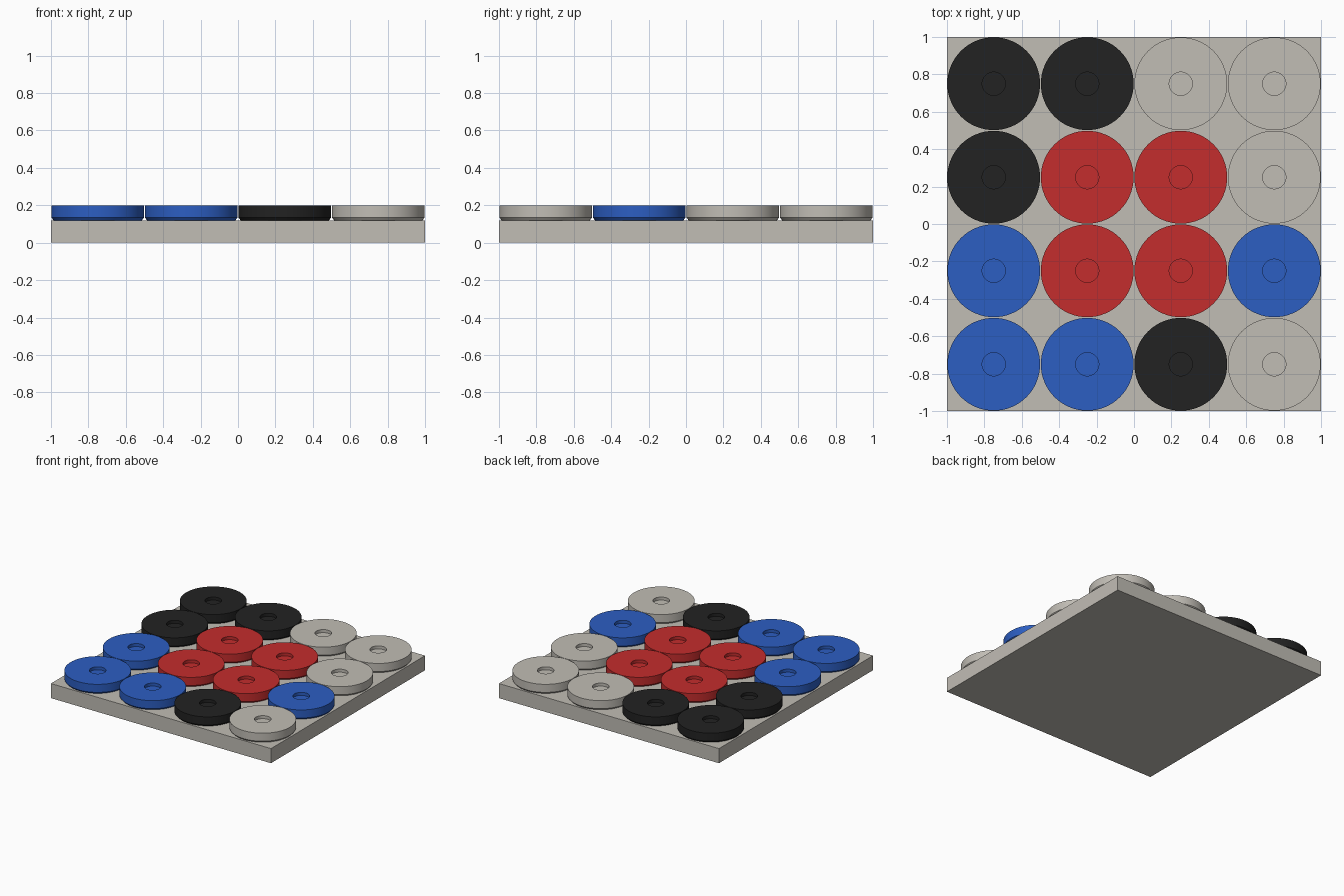
import bpy, bmesh, math

if "Cube" in bpy.data.objects:
    bpy.data.objects.remove(bpy.data.objects["Cube"])


def material(name, rgb):
    m = bpy.data.materials.new(name)
    m.diffuse_color = (*[(c / 255 / 12.92 if c < 11 else ((c / 255 + 0.055) / 1.055) ** 2.4)
                         for c in rgb], 1)
    m.use_nodes = True
    m.node_tree.nodes["Principled BSDF"].inputs["Base Color"].default_value = m.diffuse_color
    return m


stone = material("warm_grey", (193, 189, 181))
colours = {
    "K": ("black", material("black", (34, 34, 34))),
    "W": ("grey", stone),
    "R": ("red", material("red", (196, 45, 45))),
    "B": ("blue", material("blue", (44, 94, 194))),
}

BASE_TOP = 0.12
SEGMENTS = 64

# Square base slab
bpy.ops.mesh.primitive_cube_add(size=1, location=(0, 0, BASE_TOP / 2))
base = bpy.context.object
base.name = "base"
base.scale = (2, 2, BASE_TOP)
base.data.materials.append(stone)

# Disc profile (radius, height): chamfered foot, straight rim, shallow centre recess
PROFILE = [(0.236, 0.0), (0.248, 0.014), (0.248, 0.08), (0.062, 0.08), (0.062, 0.055)]


def disc(name, x, y, mat):
    bm = bmesh.new()
    rings = [[bm.verts.new((r * math.cos(a), r * math.sin(a), z))
              for a in (2 * math.pi * i / SEGMENTS for i in range(SEGMENTS))]
             for r, z in PROFILE]
    for low, high in zip(rings, rings[1:]):
        for i in range(SEGMENTS):
            j = (i + 1) % SEGMENTS
            bm.faces.new((low[i], low[j], high[j], high[i]))
    bm.faces.new(rings[0][::-1])   # underside
    bm.faces.new(rings[-1])        # recess floor
    mesh = bpy.data.meshes.new(name)
    bm.to_mesh(mesh)
    bm.free()
    mesh.materials.append(mat)
    ob = bpy.data.objects.new(name, mesh)
    ob.location = (x, y, BASE_TOP)
    bpy.context.collection.objects.link(ob)
    bpy.ops.object.select_all(action='DESELECT')
    ob.select_set(True)
    bpy.context.view_layer.objects.active = ob
    bpy.ops.object.shade_smooth_by_angle(angle=math.radians(30))


# Four by four grid of discs, back row first
for row, line in enumerate(("KKWW", "KRRW", "BRRB", "BBKW")):
    for col, key in enumerate(line):
        label, mat = colours[key]
        disc(f"{label}_disc_{row + 1}_{col + 1}", -0.75 + 0.5 * col, 0.75 - 0.5 * row, mat)
